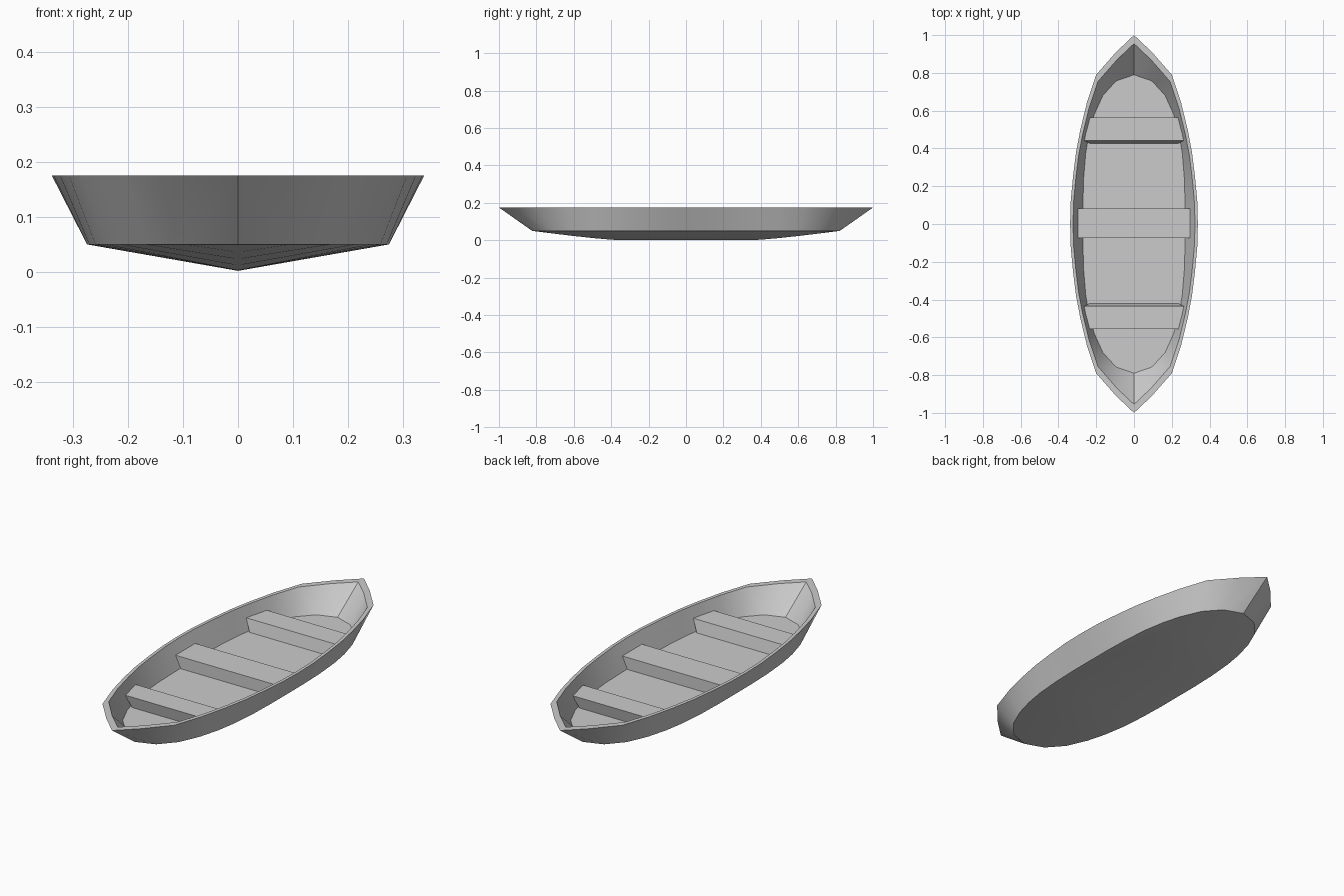
import bpy, bmesh, math

if "Cube" in bpy.data.objects:
    bpy.data.objects.remove(bpy.data.objects["Cube"], do_unlink=True)

# One plain grey for the whole boat
grey = bpy.data.materials.new("plain grey")
grey.use_nodes = True
colour = (0.6, 0.6, 0.6, 1)
grey.diffuse_color = colour
grey.node_tree.nodes["Principled BSDF"].inputs["Base Color"].default_value = colour

RIM_Z, CHINE_Z, FLOOR_Z, SEAT_Z, KEEL_Z = 0.175, 0.05, 0.06, 0.12, 0.002

# Quarter outlines (half width, distance from the middle)
rim = [(.338, 0), (.335, .12), (.323, .25), (.307, .38), (.284, .5),
       (.25, .64), (.2, .79), (.095, .91), (0, 1)]
floor = [(.27, 0), (.27, .12), (.266, .25), (.255, .38), (.238, .48),
         (.21, .58), (.165, .68), (.095, .757), (0, .79)]


def make_object(name, bm):
    mesh = bpy.data.meshes.new(name)
    bm.to_mesh(mesh)
    bm.free()
    obj = bpy.data.objects.new(name, mesh)
    mesh.materials.append(grey)
    bpy.context.collection.objects.link(obj)
    bpy.ops.object.select_all(action='DESELECT')
    obj.select_set(True)
    bpy.context.view_layer.objects.active = obj
    return obj


def keel_height(y):
    rise = max(0, (y - .38) / .44)
    return KEEL_Z + (CHINE_Z - KEEL_Z) * min(1, rise) ** 1.2


def section(r, f):
    """Cross-section from the keel, up the side, over the rim to the floor."""
    chine = (f[0] * 1.015, f[1] * 1.04)
    return [(0, chine[1], keel_height(chine[1])),
            (*chine, CHINE_Z),
            (*r, RIM_Z),
            (r[0] * .955, r[1] * .955, RIM_Z),
            (*f, FLOOR_Z),
            (0, f[1], FLOOR_Z)]


# Hull: loft a quarter, then mirror it both ways
bm = bmesh.new()
rows = [[bm.verts.new(p) for p in section(r, f)] for r, f in zip(rim, floor)]
for a, b in zip(rows, rows[1:]):
    for j in range(len(a) - 1):
        bm.faces.new((a[j], b[j], b[j + 1], a[j + 1]))
bmesh.ops.remove_doubles(bm, verts=bm.verts, dist=.0015)
hull = make_object("hull", bm)
mirror = hull.modifiers.new("mirror", 'MIRROR')
mirror.use_axis = (True, True, False)
mirror.merge_threshold = .0005
bpy.ops.object.modifier_apply(modifier=mirror.name)
bpy.ops.object.shade_smooth_by_angle(angle=math.radians(30))


def seat(name, y0, y1, w0, w1, shift=0):
    """Solid bench with ends that follow the sloping hull sides."""
    bm = bmesh.new()
    bmesh.ops.create_cube(bm, size=2)
    for v in bm.verts:
        side, end, top = v.co
        width, y = (w1, y1) if end > 0 else (w0, y0)
        if top > 0:
            v.co = (side * width, y, SEAT_Z)
        else:
            v.co = (side * (width - .03), y + shift, FLOOR_Z - .002)
    return make_object(name, bm)


seat("middle_seat", -.073, .083, .296, .296)
seat("front_seat", -.557, -.435, .238, .264, .015)
seat("back_seat", .442, .563, .264, .238, -.015)
